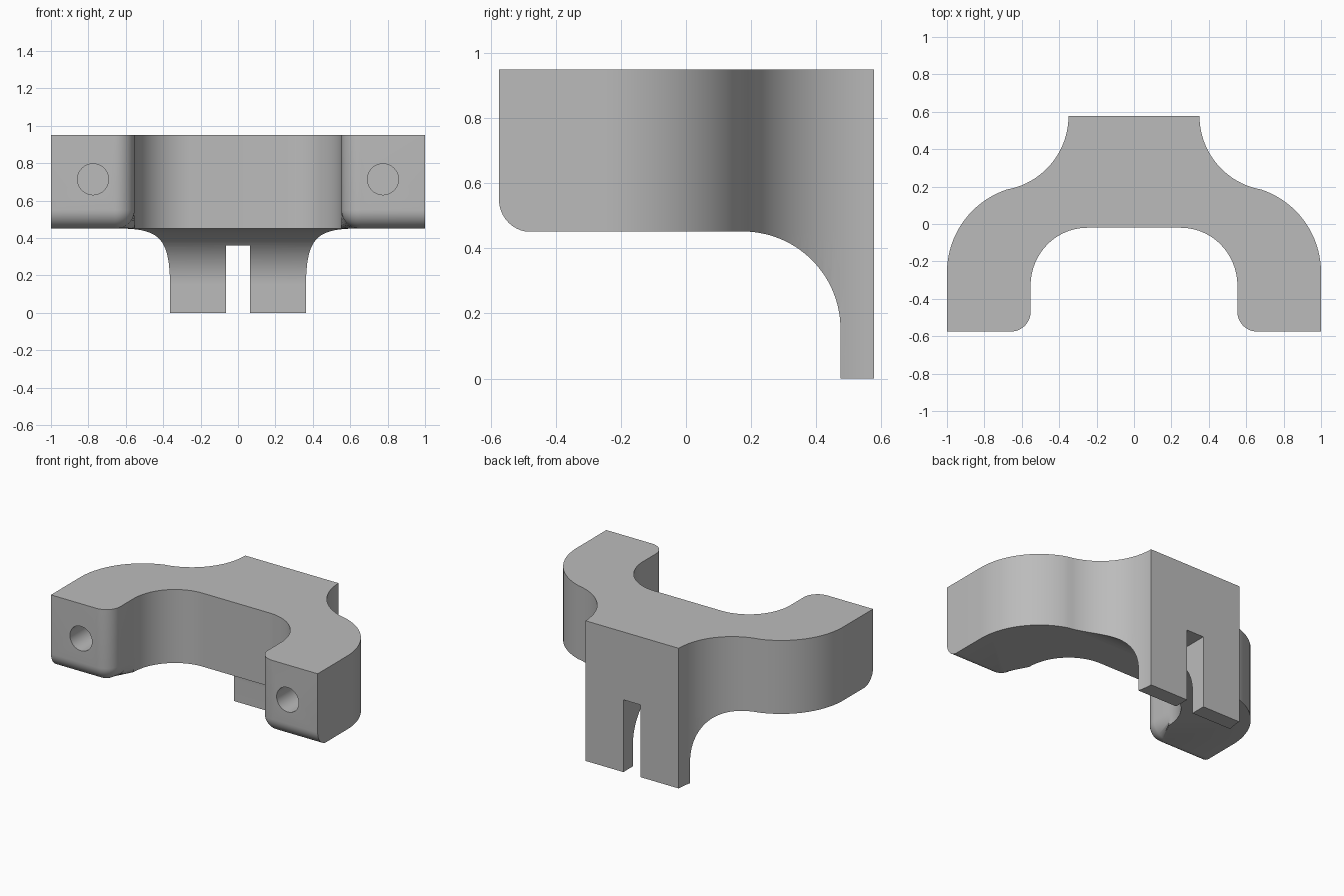
import bpy, bmesh
from math import sin, cos, pi, sqrt, atan2

if "Cube" in bpy.data.objects:
    bpy.data.objects.remove(bpy.data.objects["Cube"])

grey = bpy.data.materials.new("light grey")
grey.diffuse_color = (0.5, 0.5, 0.5, 1)
grey.use_nodes = True
grey.node_tree.nodes["Principled BSDF"].inputs["Base Color"].default_value = grey.diffuse_color


def make_object(name, bm):
    bmesh.ops.recalc_face_normals(bm, faces=bm.faces)
    mesh = bpy.data.meshes.new(name)
    bm.to_mesh(mesh)
    bm.free()
    mesh.materials.append(grey)
    ob = bpy.data.objects.new(name, mesh)
    bpy.context.collection.objects.link(ob)
    return ob


def loft(name, rings):
    """Closed solid through rings with equal point counts."""
    bm = bmesh.new()
    vs = [[bm.verts.new(p) for p in ring] for ring in rings]
    n = len(vs[0])
    for a, b in zip(vs, vs[1:]):
        for i in range(n):
            j = (i + 1) % n
            bm.faces.new((a[i], a[j], b[j], b[i]))
    bm.faces.new(vs[0])
    bm.faces.new(vs[-1])
    return make_object(name, bm)


def arc(cx, cy, rx, ry, a0, a1, n):
    return [(cx + rx * cos(a0 + (a1 - a0) * i / n),
             cy + ry * sin(a0 + (a1 - a0) * i / n)) for i in range(n + 1)]


def plan(d):
    """Top outline; d pulls the front pad edges in for the rounded bottom."""
    t = atan2(-0.968, -0.25)
    half = arc(0.75, 0.578, 0.4, 0.4, -pi, t, 20)                 # back hollow
    half += arc(0.533, -0.259, 0.467, 0.467, t + pi, 0, 20)[1:]   # shoulder
    half += [(1, -0.475), (1, -0.575 + d)]
    c = 0.105
    half += arc(0.553 + c, -0.575 + c, c - d, c - d, -pi / 2, -pi, 10)
    half += arc(0.25, -0.33, 0.303, 0.31, 0, pi / 2, 24)          # inner hollow
    return half + [(-x, y) for x, y in reversed(half)]


def boolean(target, cutter, op):
    m = target.modifiers.new(op.lower(), 'BOOLEAN')
    m.operation, m.object, m.solver = op, cutter, 'EXACT'
    bpy.context.view_layer.objects.active = target
    bpy.ops.object.modifier_apply(modifier=m.name)
    bpy.data.objects.remove(cutter)


# Bracket body with rounded pad bottoms
R, Z0, TOP = 0.1, 0.45, 0.95
levels = [(TOP, 0)]
for i in range(11):
    a = pi / 2 * i / 10
    levels.append((Z0 + R - R * sin(a), R * (1 - cos(a))))
levels.append((0, R))
body = loft("bracket", [[(x, y, z) for x, y in plan(d)] for z, d in levels])

# Side profile leaves the rear leg with its curved fillet
side = [(-0.8, 1.2), (-0.8, 0.452)]
side += arc(0.175, 0.152, 0.3, 0.3, pi / 2, 0, 28)
side += [(0.475, -0.2), (0.8, -0.2), (0.8, 1.2)]
profile = loft("side_profile", [[(x, y, z) for y, z in side] for x in (-1.3, 1.3)])
boolean(body, profile, 'INTERSECT')

# Slot in the back of the leg
slot = loft("slot", [[(x, 0.39, z), (x, 0.8, z), (x, 0.8, -0.1), (x, 0.39, -0.1)]
                     for x in (-0.065, 0.065) for z in (0.49,)])
boolean(body, slot, 'DIFFERENCE')

# Blind bolt holes in the pads
for s in (-1, 1):
    ring = arc(0.775 * s, 0.714, 0.083, 0.083, 0, 2 * pi, 40)[:-1]
    hole = loft("bolt_hole", [[(x, y, z) for x, z in ring] for y in (-0.7, -0.2)])
    boolean(body, hole, 'DIFFERENCE')

bpy.ops.object.select_all(action='DESELECT')
body.select_set(True)
bpy.context.view_layer.objects.active = body
bpy.ops.object.shade_smooth_by_angle(angle=pi / 6)
